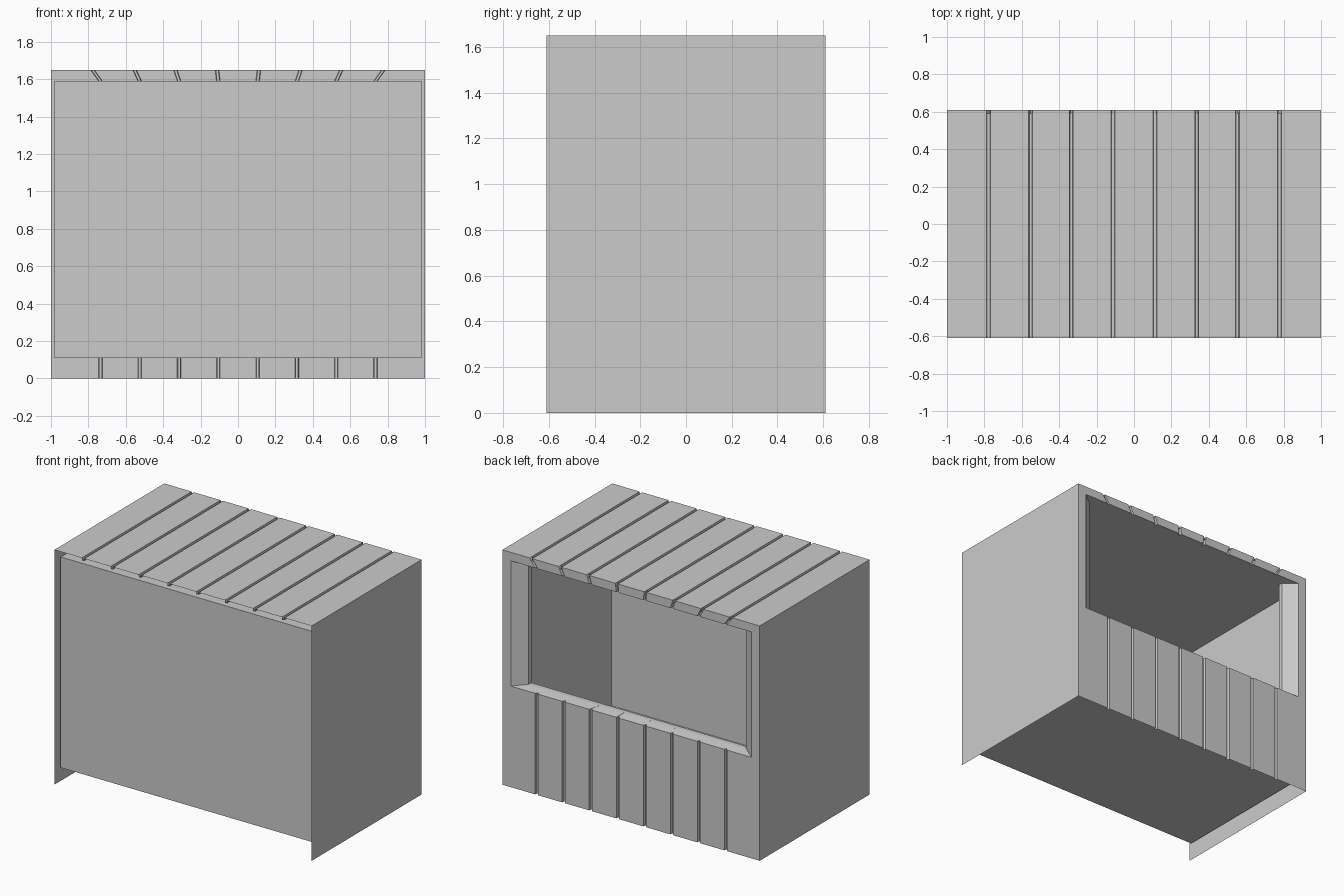
import bpy, bmesh

if "Cube" in bpy.data.objects:
    bpy.data.objects.remove(bpy.data.objects["Cube"])

X, Y, H = 1.0, 0.61, 1.65           # outer shell half sizes and height
IX, IF, IB = 0.98, -0.57, 0.51      # inner box: half width, front, back
Z0, Z1 = 0.11, 1.59                 # inner floor and ceiling
OX, OZ = 0.935, 0.71                # opening half width and counter height
JX, JY, JZ = 0.845, 0.54, 0.72      # inner edge of the splayed opening
ROOF_X = (0.112, 0.335, 0.553, 0.778)
WALL_X = (0.105, 0.315, 0.525, 0.735)
DEPTH = 0.018


def lofts(name, *pairs):
    """Sheet object made of strips between pairs of point rows."""
    bm = bmesh.new()
    for a, b in pairs:
        va = [bm.verts.new(p) for p in a]
        vb = [bm.verts.new(p) for p in b]
        for i in range(len(a) - 1):
            bm.faces.new((va[i], va[i + 1], vb[i + 1], vb[i]))
    bmesh.ops.remove_doubles(bm, verts=bm.verts, dist=1e-5)
    bmesh.ops.recalc_face_normals(bm, faces=bm.faces)
    me = bpy.data.meshes.new(name)
    bm.to_mesh(me)
    bm.free()
    ob = bpy.data.objects.new(name, me)
    bpy.context.collection.objects.link(ob)
    return ob


def grooved(xs, end):
    """Plank profile: (x, depth) with a narrow channel at each +-x."""
    row = [(-end, 0)]
    for c in sorted([-x for x in xs] + list(xs)):
        row += [(c - .010, 0), (c - .007, DEPTH), (c + .007, DEPTH), (c + .010, 0)]
    return row + [(end, 0)]


def wall(row, z):
    return [(x, Y - d, z) for x, d in row]


# outer side walls
for side, name in ((1, "right_side_wall"), (-1, "left_side_wall")):
    lofts(name, ([(side * X, -Y, 0), (side * X, Y, 0)],
                 [(side * X, -Y, H), (side * X, Y, H)]))

# planked roof sheet
roof = grooved(ROOF_X, X)
lofts("plank_roof", ([(x, -Y, H - d) for x, d in roof],
                     [(x, Y, H - d) for x, d in roof]))

# planked back wall: below the opening, header above, plain posts beside it
low = grooved(WALL_X, X)
lofts("plank_back_wall", (wall(low, 0), wall(low, OZ)))
lofts("plank_header", (wall(low, Z1), wall(roof, H)))
for side, name in ((1, "right_post"), (-1, "left_post")):
    lofts(name, ([(side * OX, Y, OZ), (side * X, Y, OZ)],
                 [(side * OX, Y, Z1), (side * X, Y, Z1)]))

# splayed counter, soffit and jambs around the opening, with short inner lips
edge = grooved(WALL_X, OX)
k = JX / OX
for name, zo, zi in (("counter", OZ, JZ), ("soffit", Z1, Z1)):
    inner = [(x * k, JY, zi) for x, d in edge]
    lofts(name, (wall(edge, zo), inner),
          (inner, [(x, IB, z) for x, y, z in inner]))
for side, name in ((1, "right_jamb"), (-1, "left_jamb")):
    rows = [[(side * OX, Y, OZ), (side * OX, Y, Z1)],
            [(side * JX, JY, JZ), (side * JX, JY, Z1)],
            [(side * JX, IB, JZ), (side * JX, IB, Z1)]]
    lofts(name, (rows[0], rows[1]), (rows[1], rows[2]))


# inner box: front panel, floor, ceiling, sides
def ring(y):
    return [(-IX, y, Z0), (IX, y, Z0), (IX, y, Z1), (-IX, y, Z1), (-IX, y, Z0)]


front = ring(IF)
lofts("inner_box", (front, ring(IB)),
      ([front[0], front[1]], [front[3], front[2]]))

# inner back lining around the opening
lofts("inner_back_lining",
      ([(-IX, IB, Z0), (-JX, IB, Z0), (JX, IB, Z0), (IX, IB, Z0)],
       [(-IX, IB, JZ), (-JX, IB, JZ), (JX, IB, JZ), (IX, IB, JZ)]),
      *[([(s * JX, IB, JZ), (s * IX, IB, JZ)],
         [(s * JX, IB, Z1), (s * IX, IB, Z1)]) for s in (1, -1)])
